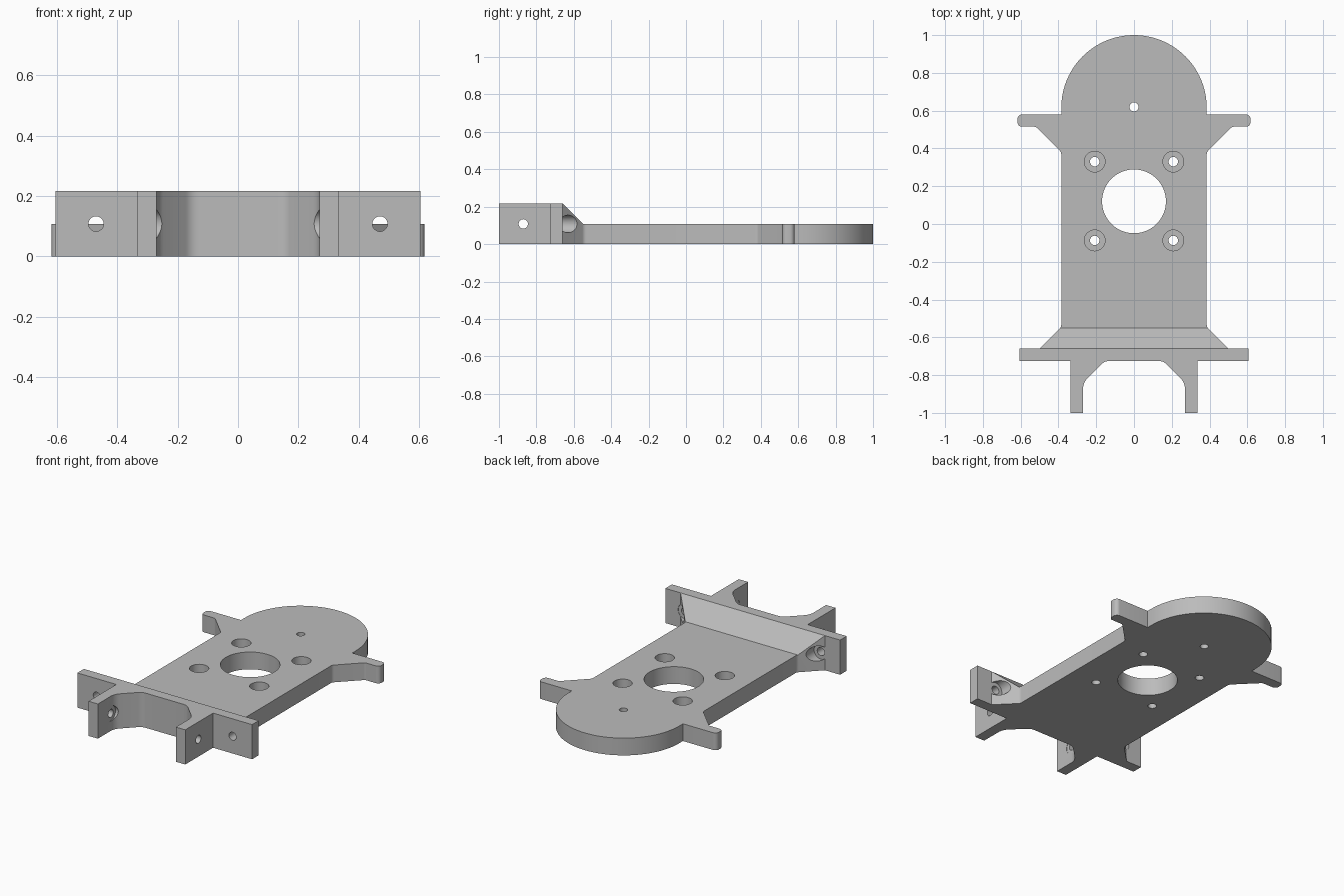
import bpy, bmesh, math
from mathutils import Vector, Matrix

cube = bpy.data.objects.get("Cube")
if cube:
    bpy.data.objects.remove(cube, do_unlink=True)

PLATE_TOP, FLANGE_TOP = 0.108, 0.217
HOLE_Z, HOLE_R, BORE_R = 0.108, 0.025, 0.047

grey = bpy.data.materials.new("plain grey")
grey.use_nodes = True
grey.diffuse_color = (0.5, 0.5, 0.5, 1)
grey.node_tree.nodes["Principled BSDF"].inputs["Base Color"].default_value = (0.5, 0.5, 0.5, 1)


def new_object(name, bm):
    bmesh.ops.recalc_face_normals(bm, faces=bm.faces)
    mesh = bpy.data.meshes.new(name)
    bm.to_mesh(mesh)
    bm.free()
    ob = bpy.data.objects.new(name, mesh)
    bpy.context.collection.objects.link(ob)
    mesh.materials.append(grey)
    return ob


def prism(name, points, offset):
    """Closed polygon pushed along an offset vector."""
    bm = bmesh.new()
    face = bm.faces.new([bm.verts.new(p) for p in points])
    result = bmesh.ops.extrude_face_region(bm, geom=[face])
    moved = [v for v in result["geom"] if isinstance(v, bmesh.types.BMVert)]
    bmesh.ops.translate(bm, verts=moved, vec=offset)
    return new_object(name, bm)


def rounded(points, steps=6):
    """Replace each (x, y, radius) corner by a tangent arc."""
    out = []
    for i, (x, y, r) in enumerate(points):
        p = Vector((x, y))
        if r == 0:
            out.append(p)
            continue
        a = (Vector(points[i - 1][:2]) - p).normalized()
        b = (Vector(points[i + 1][:2]) - p).normalized()
        half = a.angle(b) / 2
        centre = p + (a + b).normalized() * r / math.sin(half)
        start = p + a * r / math.tan(half) - centre
        end = p + b * r / math.tan(half) - centre
        sweep = start.angle_signed(end)
        for k in range(steps + 1):
            out.append(centre + Matrix.Rotation(-sweep * k / steps, 2) @ start)
    return out


def cut(target, cutter):
    cutter.hide_render = True
    mod = target.modifiers.new("cut", "BOOLEAN")
    mod.operation, mod.solver, mod.object = "DIFFERENCE", "EXACT", cutter
    bpy.context.view_layer.objects.active = target
    bpy.ops.object.modifier_apply(modifier=mod.name)
    bpy.data.objects.remove(cutter, do_unlink=True)


def drill(target, start, end, radius, sides=32):
    start, end = Vector(start), Vector(end)
    axis = end - start
    bm = bmesh.new()
    bmesh.ops.create_cone(bm, cap_ends=True, segments=sides, radius1=radius, radius2=radius,
                          depth=axis.length,
                          matrix=Matrix.Translation((start + end) / 2)
                          @ axis.to_track_quat("Z", "Y").to_matrix().to_4x4())
    cut(target, new_object("drill", bm))


# Left half of the outline, from the front centre round to the dome
half = rounded([
    (0, -0.725, 0), (0.155, -0.725, 0.06), (0.27, -0.84, 0.08), (0.27, -1, 0),
    (0.335, -1, 0), (0.335, -0.725, 0), (0.605, -0.725, 0), (0.605, -0.66, 0),
    (0.5, -0.66, 0), (0.385, -0.545, 0.03), (0.385, 0.38, 0.03), (0.52, 0.515, 0.02),
    (0.617, 0.515, 0.024), (0.617, 0.58, 0.024), (0.385, 0.58, 0)])
dome = [Vector((0.385 * math.cos(a), 0.615 + 0.385 * math.sin(a)))
        for a in (math.pi / 2 * k / 24 for k in range(25))]
half += dome[:-1] + [Vector((0, 1))]
outline = half + [Vector((-p.x, p.y)) for p in reversed(half[1:-1])]
plate = prism("mounting_plate", [(p.x, p.y, 0) for p in outline], (0, 0, FLANGE_TOP))

# Lower the deck behind the flange, leaving a ramp
cut(plate, prism("deck_cutter", [
    (-1, -0.66, FLANGE_TOP), (-1, -0.55, PLATE_TOP), (-1, 1.2, PLATE_TOP),
    (-1, 1.2, 0.4), (-1, -0.66, 0.4)], (2, 0, 0)))

# Large opening and small dome hole
drill(plate, (0, 0.12, -0.1), (0, 0.12, 0.3), 0.169, 64)
drill(plate, (0, 0.62, -0.1), (0, 0.62, 0.3), 0.024)

for s in (-1, 1):
    # Counterbored deck holes
    for y in (0.33, -0.087):
        drill(plate, (s * 0.208, y, -0.1), (s * 0.208, y, 0.3), HOLE_R)
        drill(plate, (s * 0.208, y, 0.04), (s * 0.208, y, 0.3), 0.055)
    # Flange holes, with clearance in the rear gussets
    x = s * 0.47
    drill(plate, (x, -0.8, HOLE_Z), (x, -0.5, HOLE_Z), HOLE_R)
    drill(plate, (x, -0.662, HOLE_Z), (x, -0.5, HOLE_Z), BORE_R)
    # Leg holes, with clearance in the inner gussets
    drill(plate, (s * 0.15, -0.87, HOLE_Z), (s * 0.4, -0.87, HOLE_Z), HOLE_R)
    drill(plate, (s * 0.15, -0.87, HOLE_Z), (s * 0.272, -0.87, HOLE_Z), BORE_R)

bpy.ops.object.select_all(action="DESELECT")
plate.select_set(True)
bpy.context.view_layer.objects.active = plate
bpy.ops.object.shade_smooth_by_angle(angle=math.radians(25))
